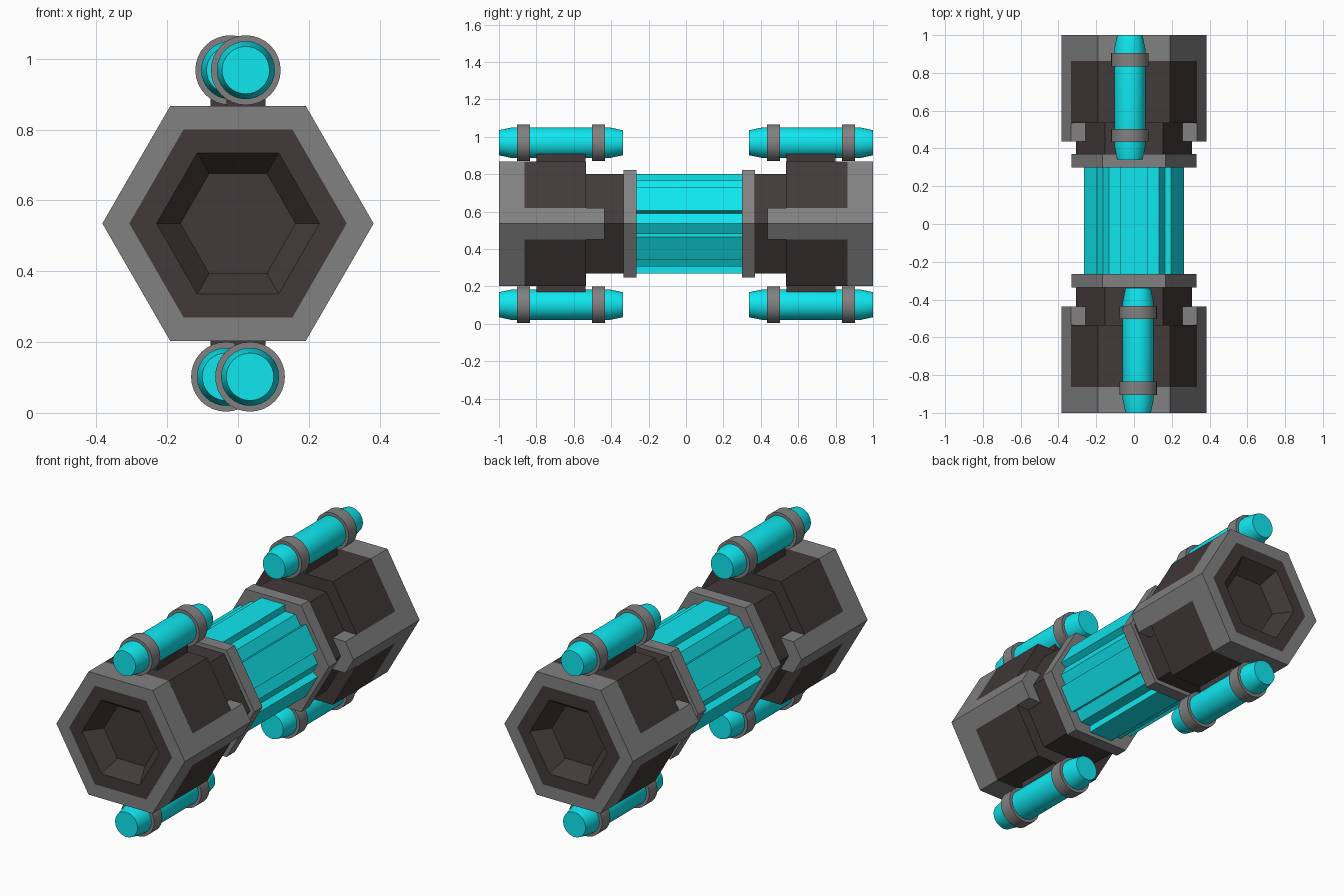
import bpy, bmesh, math

if "Cube" in bpy.data.objects:
    bpy.data.objects.remove(bpy.data.objects["Cube"])

ZC = 0.535  # height of the main axis


def material(name, rgb):
    m = bpy.data.materials.new(name)
    m.diffuse_color = (*rgb, 1)
    m.use_nodes = True
    m.node_tree.nodes["Principled BSDF"].inputs["Base Color"].default_value = m.diffuse_color
    return m


GREY = material("grey_metal", (0.22, 0.22, 0.22))
DARK = material("dark_metal", (0.055, 0.042, 0.042))
CYAN = material("cyan_glow", (0.005, 0.80, 0.87))


def finish(bm, name, mat, smooth=False):
    bmesh.ops.recalc_face_normals(bm, faces=bm.faces)
    me = bpy.data.meshes.new(name)
    bm.to_mesh(me)
    bm.free()
    ob = bpy.data.objects.new(name, me)
    bpy.context.collection.objects.link(ob)
    me.materials.append(mat)
    if smooth:
        bpy.ops.object.select_all(action='DESELECT')
        ob.select_set(True)
        bpy.context.view_layer.objects.active = ob
        bpy.ops.object.shade_smooth_by_angle(angle=math.radians(20))
    return ob


def turned(name, profile, mat, n=6, x=0, z=ZC, closed=False):
    """Sweep a (radius, y) profile round the y axis with n sides."""
    bm = bmesh.new()
    rings = [[bm.verts.new((x + r * math.cos(2 * math.pi * i / n), y,
                            z + r * math.sin(2 * math.pi * i / n)))
              for i in range(n)] for r, y in profile]
    pairs = list(zip(rings, rings[1:]))
    if closed:
        pairs.append((rings[-1], rings[0]))
    else:
        bm.faces.new(rings[0])
        bm.faces.new(rings[-1])
    for a, b in pairs:
        for i in range(n):
            j = (i + 1) % n
            bm.faces.new((a[i], a[j], b[j], b[i]))
    return finish(bm, name, mat, n > 6)


def prism(name, pts, y0, y1, mat):
    """Extrude an (x, z) outline, measured from the main axis, along y."""
    bm = bmesh.new()
    f = bm.faces.new([bm.verts.new((x, y0, ZC + z)) for x, z in pts])
    ext = bmesh.ops.extrude_face_region(bm, geom=[f])["geom"]
    for v in ext:
        if isinstance(v, bmesh.types.BMVert):
            v.co.y = y1
    return finish(bm, name, mat)


# Glowing barrel: hexagonal core with a raised slat on every side
Y0, Y1 = -0.27, 0.305
turned("barrel_core", [(0.2655, Y0), (0.2655, Y1)], CYAN)
for k in range(6):
    a = math.radians(30 + 60 * k)
    c, s = math.cos(a), math.sin(a)
    slat = [(c * d - s * w, s * d + c * w) for d, w in
            ((0.22, -0.071), (0.266, -0.071), (0.266, 0.071), (0.22, 0.071))]
    prism("barrel_slat", slat, Y0, Y1, CYAN)

# Flanges either side of the barrel
for y0, y1 in ((-0.335, -0.265), (0.30, 0.37)):
    turned("flange", [(0.332, y0), (0.332, y1)], GREY)

for s, end in ((-1, "front"), (1, "rear")):
    # Dark core with a tapered recess in its end
    turned(end + "_core", [(0.163, s * 0.91), (0.23, s), (0.307, s),
                           (0.307, s * 0.33)], DARK)
    # Grey rim round the end
    turned(end + "_rim", [(0.307, s), (0.383, s), (0.383, s * 0.863),
                          (0.307, s * 0.863)], GREY, closed=True)
    # Dark upper and lower shell blocks
    for u in (-1, 1):
        shell = [(0.334, u * 0.085), (0.1915, u * 0.3317),
                 (-0.1915, u * 0.3317), (-0.334, u * 0.085)]
        prism(end + "_shell", shell, s * 0.863, s * 0.535, DARK)
        # Grey side arms along the corners
        arm = [(u * x, z) for x, z in
               ((0.383, 0), (0.334, 0.085), (0.258, 0.085),
                (0.307, 0), (0.258, -0.085), (0.334, -0.085))]
        prism(end + "_side_arm", arm, s * 0.863, s * 0.437, GREY)

        # Canister, its two bands and its mount, above and below
        x = -s * (0.022 if u > 0 else 0.034)
        z = 0.968 if u > 0 else 0.102
        turned(end + "_canister",
               [(0.067, s), (0.082, s * 0.93), (0.082, s * 0.41),
                (0.067, s * 0.338)], CYAN, 32, x, z)
        for b in (0.869, 0.468):
            turned(end + "_canister_band",
                   [(0.08, s * (b - 0.035)), (0.0985, s * (b - 0.035)),
                    (0.0985, s * (b + 0.035)), (0.08, s * (b + 0.035))],
                   GREY, 32, x, z, closed=True)
        h = 0.055 if u > 0 else 0.044
        mount = [(x - h, u * 0.32), (x + h, u * 0.32),
                 (x + h, u * 0.373), (x - h, u * 0.373)]
        prism(end + "_canister_mount", mount, s * 0.80, s * 0.537, DARK)
